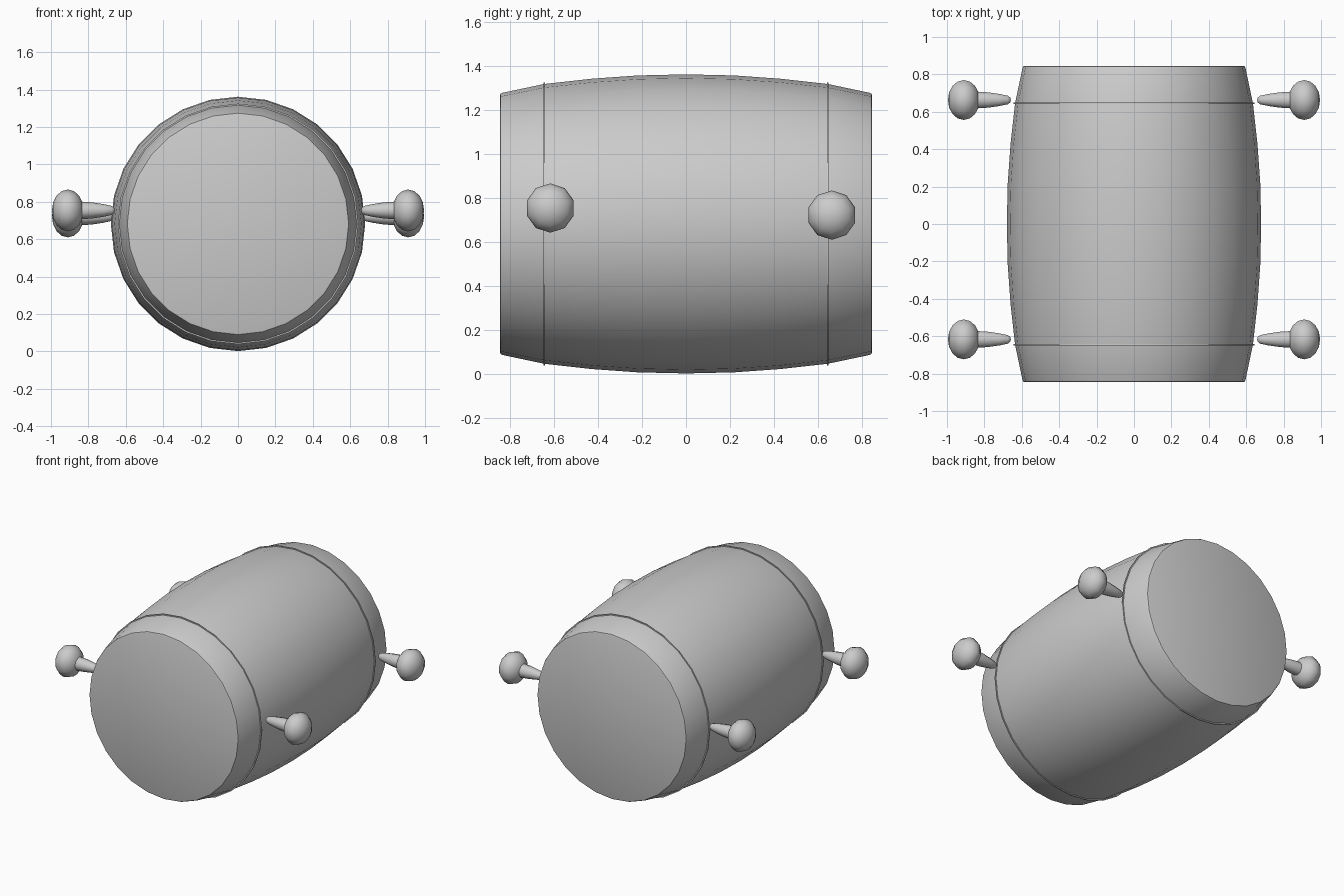
import bpy, bmesh, math
from mathutils import Matrix

if "Cube" in bpy.data.objects:
    bpy.data.objects.remove(bpy.data.objects["Cube"])

grey = bpy.data.materials.new("plain_grey")
grey.diffuse_color = (0.6, 0.6, 0.6, 1)
grey.use_nodes = True
grey.node_tree.nodes["Principled BSDF"].inputs["Base Color"].default_value = grey.diffuse_color


def lathe(name, profile, sides, matrix, closed=False, angle=30):
    """Spin (distance along axis, radius) points round local z, then place the result."""
    bm = bmesh.new()
    rings = []
    for d, r in profile:
        rings.append([bm.verts.new((r * math.cos(math.tau * i / sides),
                                    r * math.sin(math.tau * i / sides), d))
                      for i in range(sides)])
    pairs = list(zip(rings, rings[1:]))
    if closed:
        pairs.append((rings[-1], rings[0]))
    for a, b in pairs:
        for i in range(sides):
            j = (i + 1) % sides
            bm.faces.new((a[i], a[j], b[j], b[i]))
    if not closed:
        for ring, (d, r) in ((rings[0], profile[0]), (rings[-1], profile[-1])):
            if r > 1e-4:
                bm.faces.new(ring)
    bmesh.ops.remove_doubles(bm, verts=bm.verts[:], dist=1e-5)
    bmesh.ops.transform(bm, matrix=matrix, verts=bm.verts[:])
    bmesh.ops.recalc_face_normals(bm, faces=bm.faces[:])
    mesh = bpy.data.meshes.new(name)
    bm.to_mesh(mesh)
    bm.free()
    mesh.materials.append(grey)
    ob = bpy.data.objects.new(name, mesh)
    bpy.context.collection.objects.link(ob)
    bpy.ops.object.select_all(action='DESELECT')
    ob.select_set(True)
    bpy.context.view_layer.objects.active = ob
    bpy.ops.object.shade_smooth_by_angle(angle=math.radians(angle))
    return ob


# Barrel lying along y, with flat heads and softened rims
along_y = Matrix.Translation((0, 0, 0.682)) @ Matrix.Rotation(math.pi / 2, 4, 'X')
half = [(0, 0.68), (0.22, 0.675), (0.43, 0.660), (0.645, 0.636),
        (0.835, 0.596), (0.843, 0.592), (0.846, 0.584)]
body = [(-d, r) for d, r in reversed(half[1:])] + half
lathe("barrel", body, 28, along_y)

# Thin hoops near each end
for name, d in (("front_hoop", 0.645), ("back_hoop", -0.645)):
    lathe(name, [(d - 0.004, 0.625), (d - 0.004, 0.643),
                 (d + 0.004, 0.643), (d + 0.004, 0.625)], 28, along_y, closed=True)

# Four side pegs: round knob and tapered stem, pointing at the barrel
knob = [(0.91 - 0.085 * math.cos(math.pi * k / 8),
         0.112 * math.sin(math.pi * k / 8)) for k in range(9)]
stem = [(0.658, 0), (0.662, 0.014), (0.675, 0.024), (0.72, 0.034),
        (0.78, 0.043), (0.84, 0.047), (0.87, 0.047)]
for end, y, z in (("front", -0.617, 0.754), ("back", 0.663, 0.722)):
    for side, s in (("right", 1), ("left", -1)):
        place = Matrix.Translation((0, y, z)) @ Matrix.Rotation(s * math.pi / 2, 4, 'Y')
        lathe(f"{end}_{side}_knob", knob, 10, place, angle=60)
        lathe(f"{end}_{side}_stem", stem, 10, place, angle=60)
